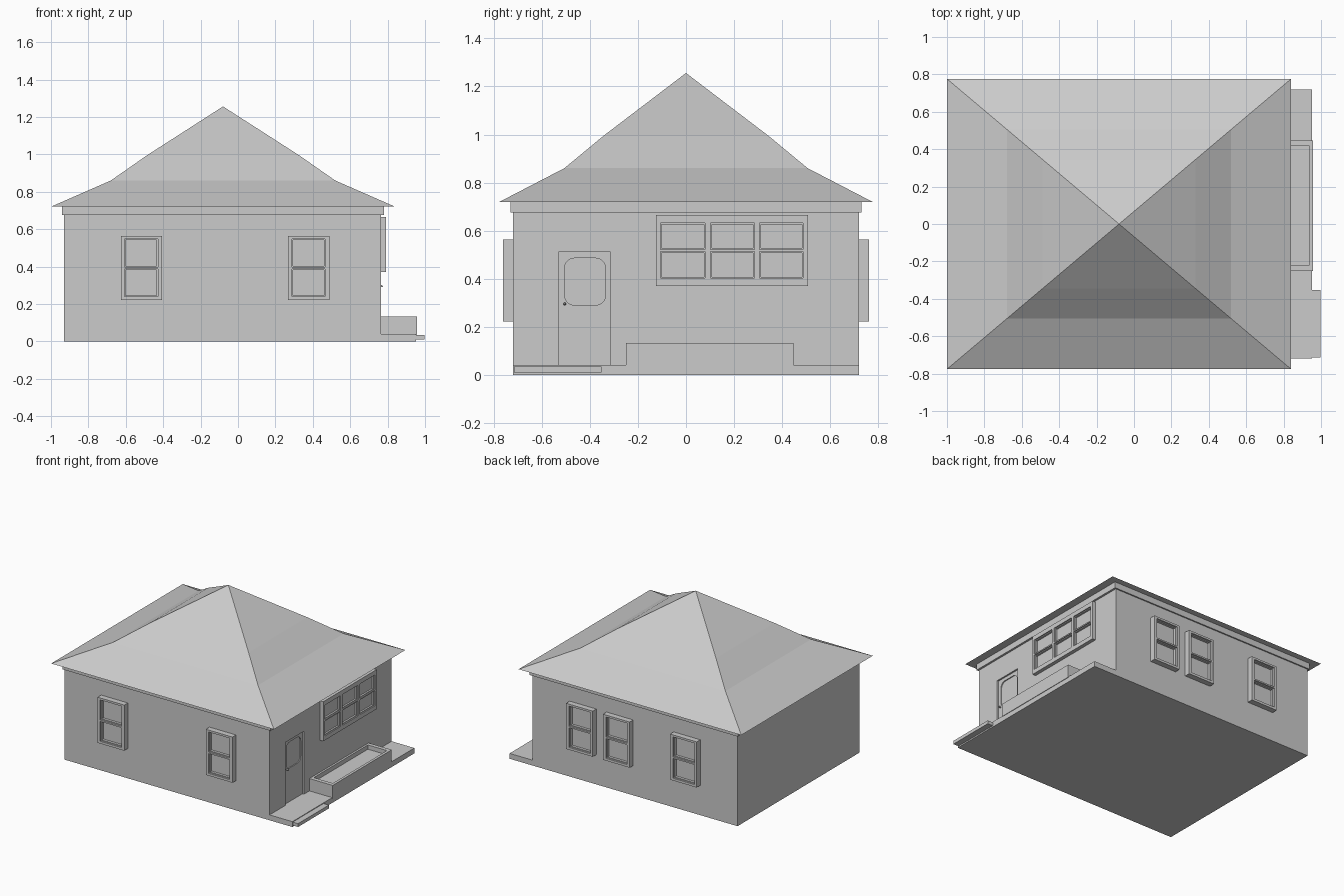
import bpy, bmesh
from mathutils import Matrix, Vector

if "Cube" in bpy.data.objects:
    bpy.data.objects.remove(bpy.data.objects["Cube"])


def finish(name, bm):
    bmesh.ops.recalc_face_normals(bm, faces=bm.faces)
    me = bpy.data.meshes.new(name)
    bm.to_mesh(me)
    bm.free()
    ob = bpy.data.objects.new(name, me)
    bpy.context.collection.objects.link(ob)
    return ob


def box_bm(x0, x1, y0, y1, z0, z1):
    bm = bmesh.new()
    m = Matrix.Translation(((x0 + x1) / 2, (y0 + y1) / 2, (z0 + z1) / 2))
    bmesh.ops.create_cube(bm, size=1, matrix=m @ Matrix.Diagonal((x1 - x0, y1 - y0, z1 - z0, 1)))
    return bm


def box(name, *dims):
    return finish(name, box_bm(*dims))


def cut(target, cutter):
    mod = target.modifiers.new("cut", 'BOOLEAN')
    mod.operation = 'DIFFERENCE'
    mod.solver = 'EXACT'
    mod.object = cutter
    bpy.context.view_layer.objects.active = target
    bpy.ops.object.modifier_apply(modifier=mod.name)
    bpy.data.objects.remove(cutter)


def window(name, us, vs, place, depth, recess):
    """Casing from grid lines us (along wall) and vs (height); odd cells are panes.
    place(u, v, d) maps to world, d is distance out from the wall."""
    bm = bmesh.new()
    grid = [[bm.verts.new(place(u, v, depth)) for v in vs] for u in us]
    panes, faces = [], []
    for i in range(len(us) - 1):
        for j in range(len(vs) - 1):
            f = bm.faces.new((grid[i][j], grid[i + 1][j], grid[i + 1][j + 1], grid[i][j + 1]))
            faces.append(f)
            if i % 2 and j % 2:
                panes.append(f)
    out = Vector(place(0, 0, 1)) - Vector(place(0, 0, 0))
    rim = [e for e in bm.edges if e.is_boundary]
    # casing sides back to the wall
    side = bmesh.ops.extrude_edge_only(bm, edges=rim)["geom"]
    bmesh.ops.translate(bm, verts=[g for g in side if isinstance(g, bmesh.types.BMVert)],
                        vec=-out * depth)
    # stepped sash and sunken glass
    for f in panes:
        for inset, sink in ((0.0, recess * 0.4), (0.008, 0.0), (0.0, recess * 0.6)):
            if inset:
                bmesh.ops.inset_individual(bm, faces=[f], thickness=inset)
            else:
                g = bmesh.ops.extrude_discrete_faces(bm, faces=[f])["faces"]
                f = g[0]
                bmesh.ops.translate(bm, verts=f.verts, vec=-out * sink)
    edges = [e for e in bm.edges if e.is_boundary]
    bmesh.ops.holes_fill(bm, edges=edges)
    return finish(name, bm)


# walls with a shallow door recess and a rounded door light
walls = box("walls", -0.93, 0.765, -0.72, 0.72, 0, 0.70)
cut(walls, box("door_cutter", 0.753, 0.80, -0.53, -0.315, 0.04, 0.51))
bm = box_bm(0.746, 0.80, -0.505, -0.335, 0.29, 0.485)
along = [e for e in bm.edges if abs(e.verts[0].co.x - e.verts[1].co.x) > 0.01]
bmesh.ops.bevel(bm, geom=along, offset=0.04, segments=5, profile=0.5, affect='EDGES')
cut(walls, finish("door_light_cutter", bm))

# door knob
bm = bmesh.new()
bmesh.ops.create_uvsphere(bm, u_segments=10, v_segments=6, radius=0.006,
                          matrix=Matrix.Translation((0.763, -0.505, 0.295)) @ Matrix.Diagonal((2, 1, 1, 1)))
finish("door_knob", bm)

# trim board under the eaves
box("eave_trim", -0.94, 0.78, -0.73, 0.73, 0.675, 0.72)

# hipped roof with flared eaves: rings scaled towards the apex
bm = bmesh.new()
rings = []
for s, z in ((1, 0.72), (0.652, 0.86), (0.445, 0.993)):
    rings.append([bm.verts.new((-0.08 + 0.92 * s * sx, 0.776 * s * sy, z))
                  for sx, sy in ((-1, -1), (1, -1), (1, 1), (-1, 1))])
apex = bm.verts.new((-0.08, 0, 1.256))
bm.faces.new(rings[0][::-1])
for k in range(4):
    n = (k + 1) % 4
    for a, b in zip(rings, rings[1:]):
        bm.faces.new((a[k], a[n], b[n], b[k]))
    bm.faces.new((rings[-1][k], rings[-1][n], apex))
finish("roof", bm)

# sash windows on the front and back walls
rows = (0.222, 0.24, 0.387, 0.398, 0.548, 0.563)
for name, x, s in (("front_window_left", -0.626, -1), ("front_window_right", 0.268, -1),
                   ("back_window_a", 0.237, 1), ("back_window_b", -0.068, 1),
                   ("back_window_c", -0.622, 1)):
    cols = [x + d for d in (0, 0.02, 0.197, 0.22)]
    window(name, cols, rows, lambda u, v, d, s=s: (u, s * (0.72 + d), v), 0.042, 0.032)

# triple window on the right wall
window("side_triple_window",
       (-0.125, -0.107, 0.08, 0.103, 0.285, 0.306, 0.488, 0.507),
       (0.37, 0.402, 0.513, 0.522, 0.632, 0.665),
       lambda u, v, d: (0.765 + d, u, v), 0.027, 0.022)

# porch slab, step and planter
box("porch_slab", 0.765, 0.953, -0.72, 0.72, 0, 0.04)
box("porch_step", 0.94, 0.997, -0.715, -0.352, 0.01, 0.035)
planter = box("planter", 0.765, 0.957, -0.25, 0.447, 0.035, 0.132)
cut(planter, box("planter_cutter", 0.78, 0.937, -0.22, 0.418, 0.10, 0.2))
